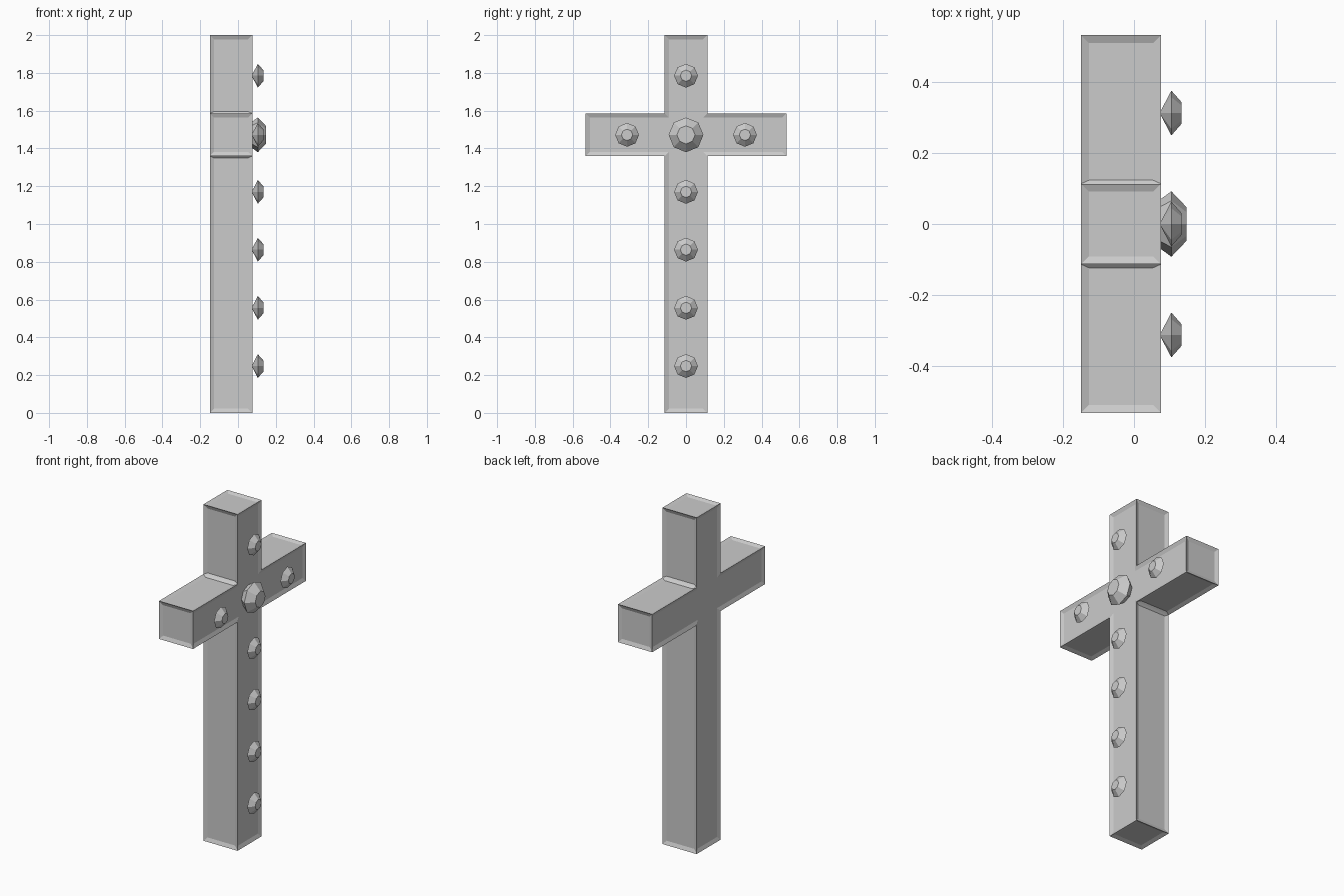
import bpy, bmesh, math
from mathutils import Matrix

if "Cube" in bpy.data.objects:
    bpy.data.objects.remove(bpy.data.objects["Cube"])

X0, X1 = -0.149, 0.076         # back and front of the cross
W, ARM = 0.113, 0.531          # half width of shaft, half span of arms
ZL, ZH, TOP = 1.36, 1.585, 2.0
INSET, DEPTH, CREASE = 0.022, 0.009, 0.01


def finish(bm, name):
    me = bpy.data.meshes.new(name)
    bm.to_mesh(me)
    bm.free()
    ob = bpy.data.objects.new(name, me)
    bpy.context.collection.objects.link(ob)
    return ob


# Cross body: extruded profile with every face slightly recessed inside a rim
half = [(W, 0), (W, ZL), (ARM, ZL), (ARM, ZH), (W, ZH), (W, TOP)]
profile = half + [(-y, z) for y, z in reversed(half)]
bm = bmesh.new()
face = bm.faces.new([bm.verts.new((X0, y, z)) for y, z in profile])
ext = bmesh.ops.extrude_face_region(bm, geom=[face], use_keep_orig=True)
for v in ext["geom"]:
    if isinstance(v, bmesh.types.BMVert):
        v.co.x = X1
bmesh.ops.recalc_face_normals(bm, faces=bm.faces)
bmesh.ops.inset_individual(bm, faces=bm.faces[:], thickness=INSET,
                           depth=-DEPTH, use_even_offset=True)
# Narrower rim strips at the inner corners where arms meet the shaft
mid = (X0 + X1) / 2
for v in bm.verts:
    if abs(v.co.x - mid) < 0.095:
        if abs(abs(v.co.y) - (W + INSET)) < 0.004:
            v.co.y = math.copysign(W + CREASE, v.co.y)
        if abs(v.co.z - (ZH + INSET)) < 0.004:
            v.co.z = ZH + CREASE
        if abs(v.co.z - (ZL - INSET)) < 0.004:
            v.co.z = ZL - CREASE
finish(bm, "cross_body")


# Cut gems: eight-sided, pointed back, wide girdle, flat table
def gem(name, y, z, r, table_r, tip_x, table_x, girdle_x=0.105):
    bm = bmesh.new()
    for ra, rb, xa, xb in ((0, r, tip_x, girdle_x), (r, table_r, girdle_x, table_x)):
        m = Matrix.Translation(((xa + xb) / 2, y, z)) @ Matrix.Rotation(math.pi / 2, 4, 'Y')
        bmesh.ops.create_cone(bm, cap_ends=False, segments=8, radius1=ra,
                              radius2=rb, depth=xb - xa, matrix=m)
    bmesh.ops.remove_doubles(bm, verts=bm.verts, dist=0.0005)
    bmesh.ops.holes_fill(bm, edges=bm.edges, sides=8)
    bmesh.ops.recalc_face_normals(bm, faces=bm.faces)
    return finish(bm, name)


gem("centre_gem", 0, 1.472, 0.092, 0.048, -0.02, 0.147)
spots = [(0, z) for z in (0.248, 0.556, 0.864, 1.17, 1.785)] + [(-0.312, 1.472), (0.312, 1.472)]
for i, (y, z) in enumerate(spots):
    gem(f"small_gem_{i + 1}", y, z, 0.063, 0.03, 0.072, 0.134)
